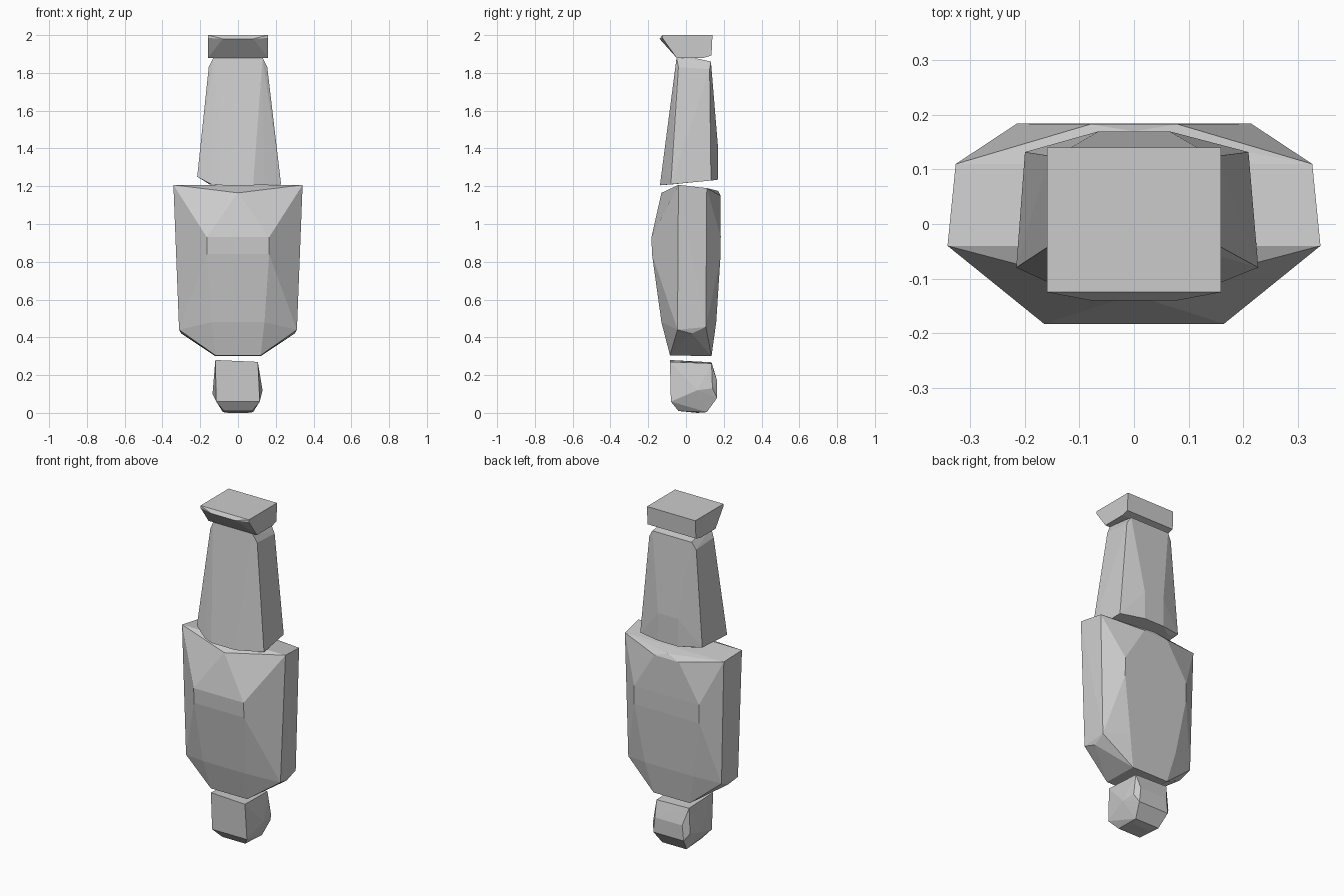
import bpy, bmesh, math


def faceted(name, half, extra=()):
    """Faceted solid around points mirrored across x = 0, plus one-off points."""
    pts = list(extra)
    for x, y, z in half:
        pts.append((x, y, z))
        if x > 0:
            pts.append((-x, y, z))
    bm = bmesh.new()
    for p in pts:
        bm.verts.new(p)
    bmesh.ops.convex_hull(bm, input=bm.verts[:])
    bmesh.ops.delete(bm, geom=[v for v in bm.verts if not v.link_faces], context='VERTS')
    bmesh.ops.dissolve_limit(bm, angle_limit=math.radians(1),
                             verts=bm.verts[:], edges=bm.edges[:])
    bmesh.ops.recalc_face_normals(bm, faces=bm.faces[:])
    me = bpy.data.meshes.new(name)
    bm.to_mesh(me)
    bm.free()
    ob = bpy.data.objects.new(name, me)
    bpy.context.collection.objects.link(ob)
    return ob


# Flared top block with a bulging front lip
faceted("top_cap", [
    (0.16, -0.125, 2.0), (0.16, 0.14, 2.0),
    (0.16, -0.125, 1.985), (0.08, -0.14, 1.98),
    (0.16, -0.05, 1.88), (0.16, 0.095, 1.88), (0.16, 0.135, 1.892),
])

# Tapered upper column, slightly uneven at its base
faceted("upper_column", [
    (0.13, -0.05, 1.88), (0.12, 0.04, 1.88), (0.155, -0.04, 1.83),
    (0.13, 0.132, 1.86), (0.155, 0.125, 1.82),
    (0.065, 0.17, 1.40), (0.065, 0.17, 1.235),
    (0.08, -0.138, 1.205), (0.14, -0.115, 1.21),
], extra=[
    (0.228, -0.08, 1.21), (0.21, 0.132, 1.23),
    (-0.216, -0.08, 1.25), (-0.20, 0.132, 1.25),
    (-0.15, -0.07, 1.21), (-0.14, 0.12, 1.23),
])

# Broad main body with bevelled shoulders and tapered base
faceted("main_body", [
    (0.342, -0.04, 1.207), (0.327, 0.11, 1.19),
    (0, -0.13, 1.165), (0, 0.17, 1.175),
    (0.165, -0.183, 0.93), (0.165, -0.18, 0.84), (0.14, -0.13, 0.48),
    (0.215, 0.184, 0.93), (0.215, 0.182, 0.82), (0.08, 0.183, 1.15),
    (0.16, 0.16, 0.48),
    (0.312, -0.045, 0.44), (0.308, 0.105, 0.455), (0.30, 0.03, 0.42),
    (0.12, -0.085, 0.305), (0.12, 0.135, 0.30),
])

# Small chunky foot
faceted("foot", [
    (0.115, -0.08, 0.06), (0.075, -0.04, 0.01),
    (0.08, 0.11, 0.004), (0.05, 0.06, 0.0),
    (0.10, 0.165, 0.08), (0.09, 0.165, 0.17),
], extra=[
    (-0.12, -0.085, 0.28), (0.105, -0.085, 0.27),
    (-0.115, 0.135, 0.268), (0.10, 0.135, 0.262),
    (-0.135, 0.06, 0.10), (0.13, 0.06, 0.12),
    (-0.125, 0.14, 0.12), (0.12, 0.14, 0.13),
])
